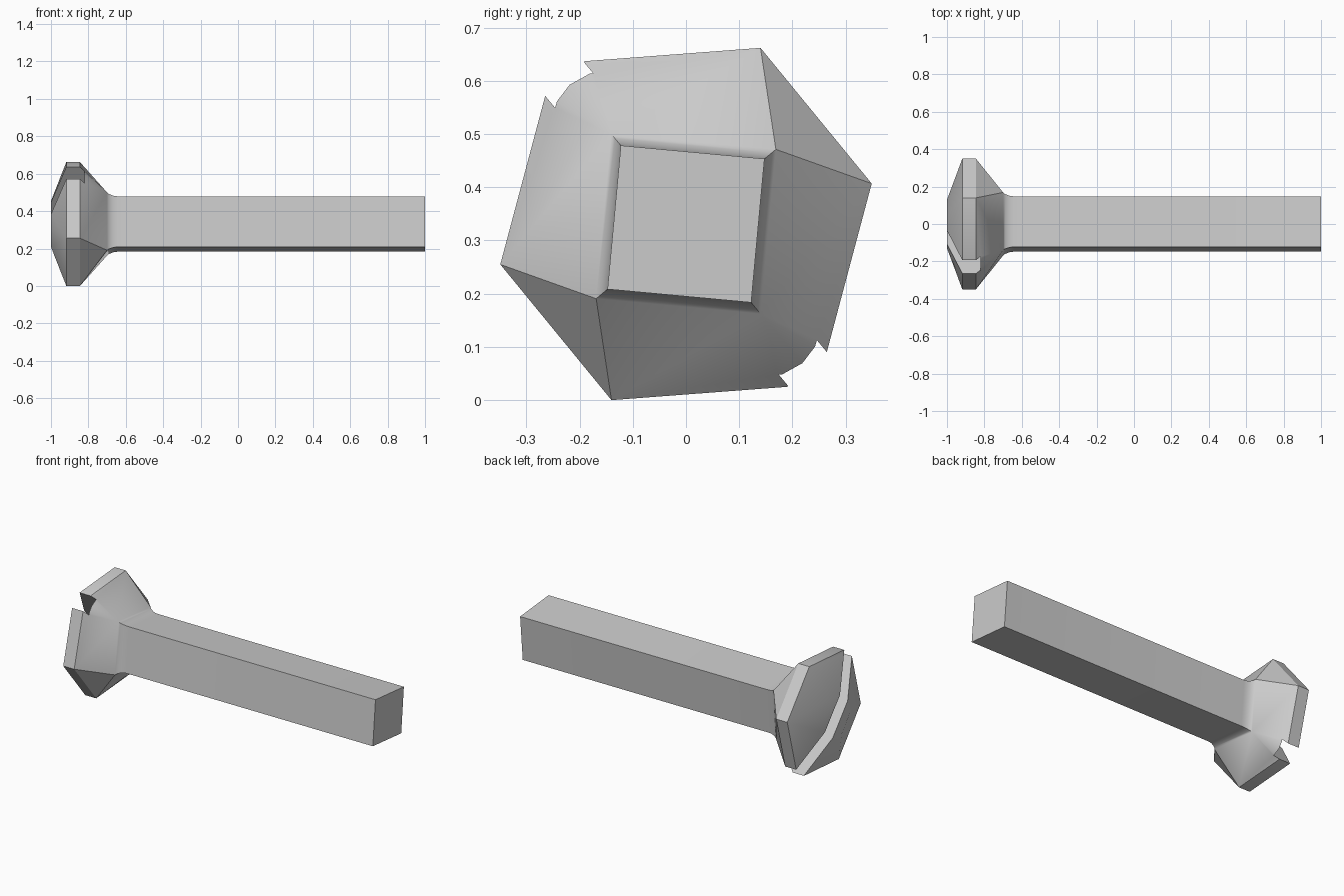
import bpy, bmesh, math
from mathutils import Vector

cube = bpy.data.objects.get("Cube")
if cube:
    bpy.data.objects.remove(cube, do_unlink=True)

CENTRE_Z = 0.331

steel = bpy.data.materials.new("light_grey_steel")
steel.use_nodes = True
steel.diffuse_color = (0.6, 0.6, 0.6, 1)
steel.node_tree.nodes["Principled BSDF"].inputs["Base Color"].default_value = (0.6, 0.6, 0.6, 1)


def both_halves(points):
    """Repeat half an outline, turned by 180 degrees."""
    return points + [(-y, -z) for y, z in points]


# Cross-sections (y, z) about the long axis
head_outline = both_halves([(-0.19, 0.306), (0.14, 0.331), (0.349, 0.076),
                            (0.264, -0.243), (0.235, -0.281)])
shank_outline = both_halves([(-0.1225, 0.1475), (0.1475, 0.1225)])

bm = bmesh.new()


def ring(outline, x, scale=1.0):
    return [bm.verts.new((x, y * scale, CENTRE_Z + z * scale)) for y, z in outline]


def bridge(a, b):
    n = len(a)
    for i in range(n):
        j = (i + 1) % n
        bm.faces.new((a[i], a[j], b[j], b[i]))


# Head: flat cap, sloping crown and rim
cap = ring(head_outline, -1.0, 0.37)
rim_outer = ring(head_outline, -0.918)
rim_inner = ring(head_outline, -0.845)
bm.faces.new(cap)
bridge(cap, rim_outer)
bridge(rim_outer, rim_inner)

# Square shank with a flared fillet at the neck
sections = [(-0.70, 1.145), (-0.69, 1.09), (-0.675, 1.045), (-0.66, 1.015), (-0.64, 1.0), (1.0, 1.0)]
rings = [ring(shank_outline, x, s) for x, s in sections]
for a, b in zip(rings, rings[1:]):
    bridge(a, b)
bm.faces.new(rings[-1])

# Underside of the head: each rim edge fans to a neck corner
neck = rings[0]
owner = [0, 1, 2, 2, 2, 2, 3, 0, 0, 0]
for i, corner in enumerate(owner):
    before = owner[i - 1]
    if before != corner:
        bm.faces.new((rim_inner[i], neck[before], neck[corner]))
    bm.faces.new((rim_inner[i], rim_inner[(i + 1) % len(owner)], neck[corner]))

bmesh.ops.recalc_face_normals(bm, faces=bm.faces)
mesh = bpy.data.meshes.new("slotted_bolt")
bm.to_mesh(mesh)
bm.free()
bolt = bpy.data.objects.new("slotted_bolt", mesh)
bpy.context.collection.objects.link(bolt)
mesh.materials.append(steel)

# Slot across the head
bpy.ops.mesh.primitive_cube_add(size=1, location=(-0.97, 0, CENTRE_Z))
cutter = bpy.context.object
cutter.name = "slot_cutter"
cutter.hide_render = True
cutter.scale = (0.3, 0.0965, 1.2)
cutter.rotation_euler = (math.atan2(0.642, 0.766), 0, 0)
cutter.data.materials.append(steel)

bpy.ops.object.select_all(action='DESELECT')
bolt.select_set(True)
bpy.context.view_layer.objects.active = bolt
cut = bolt.modifiers.new("slot", 'BOOLEAN')
cut.operation = 'DIFFERENCE'
cut.solver = 'EXACT'
cut.object = cutter
bpy.ops.object.modifier_apply(modifier=cut.name)
bpy.data.objects.remove(cutter, do_unlink=True)

bpy.ops.object.shade_smooth_by_angle(angle=math.radians(30))
